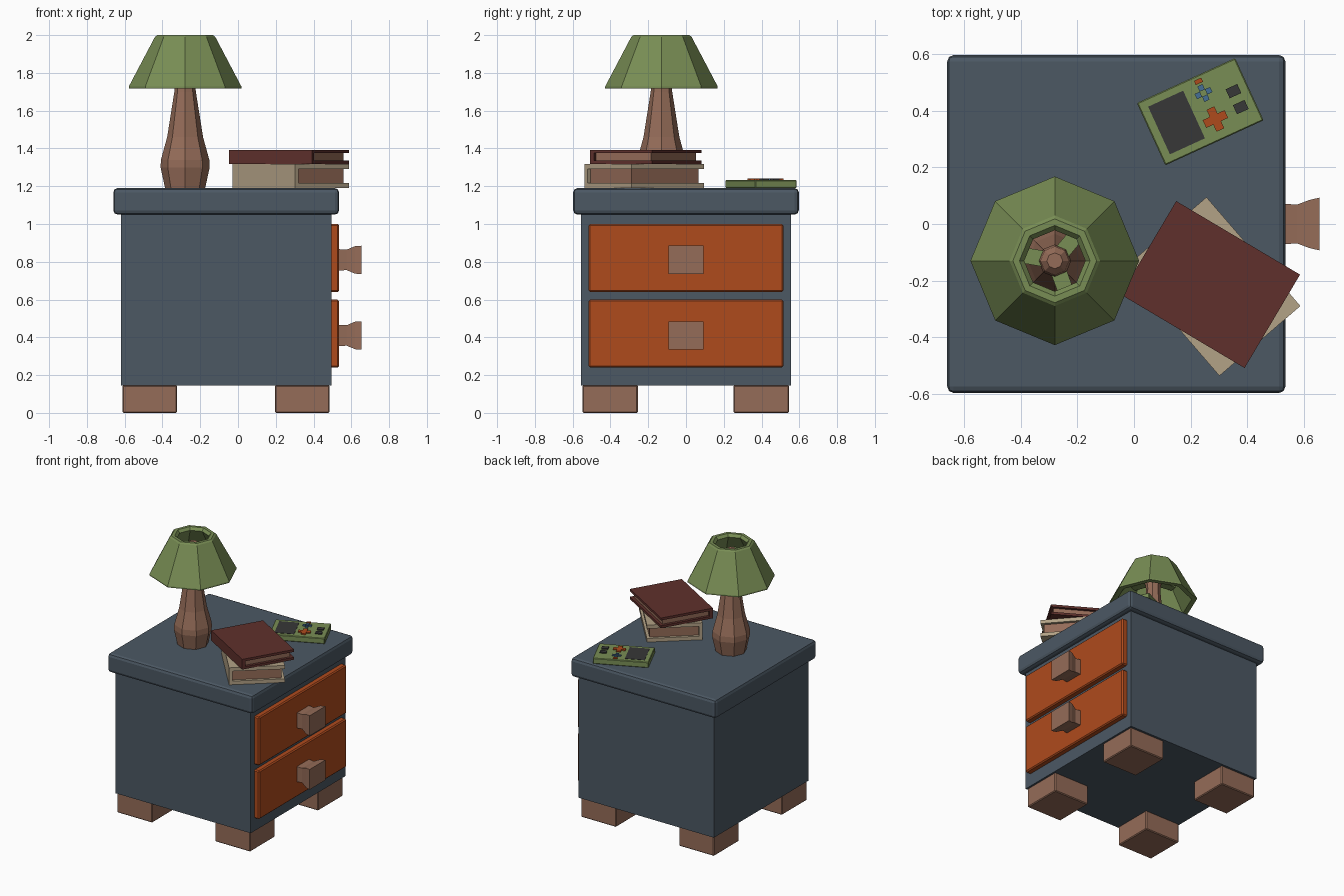
import bpy, bmesh, math
from mathutils import Matrix, Vector

if "Cube" in bpy.data.objects:
    bpy.data.objects.remove(bpy.data.objects["Cube"])


def material(name, rgb):
    m = bpy.data.materials.new(name)
    m.diffuse_color = (*rgb, 1)
    m.use_nodes = True
    m.node_tree.nodes["Principled BSDF"].inputs["Base Color"].default_value = m.diffuse_color
    return m


SLATE = material("slate", (0.072, 0.098, 0.127))
ORANGE = material("orange", (0.43, 0.07, 0.012))
WOOD = material("wood", (0.30, 0.15, 0.098))
GREEN = material("green", (0.19, 0.27, 0.09))
RED = material("dark_red", (0.115, 0.03, 0.025))
TAN = material("tan", (0.45, 0.36, 0.24))
DARK = material("charcoal", (0.038, 0.038, 0.038))
BLUE = material("blue", (0.06, 0.156, 0.30))


def finish(name, bm, mat):
    bmesh.ops.recalc_face_normals(bm, faces=bm.faces)
    me = bpy.data.meshes.new(name)
    bm.to_mesh(me)
    bm.free()
    me.materials.append(mat)
    ob = bpy.data.objects.new(name, me)
    bpy.context.collection.objects.link(ob)
    return ob


def box(name, lo, hi, mat, bevel=0, segments=1, frame=Matrix()):
    """Box between two corners, optionally bevelled, placed in a local frame."""
    lo, hi = Vector(lo), Vector(hi)
    bm = bmesh.new()
    bmesh.ops.create_cube(bm, size=1)
    bmesh.ops.scale(bm, vec=hi - lo, verts=bm.verts)
    bmesh.ops.translate(bm, vec=(lo + hi) / 2, verts=bm.verts)
    if bevel:
        bmesh.ops.bevel(bm, geom=bm.edges[:], offset=bevel, segments=segments,
                        profile=0.5, affect='EDGES')
    ob = finish(name, bm, mat)
    ob.matrix_world = frame
    return ob


def loft(name, rings, mat, hollow=False):
    """Bridge rings of points; cap the ends, or join last to first if hollow."""
    bm = bmesh.new()
    vs = [[bm.verts.new(p) for p in r] for r in rings]
    n = len(vs[0])
    pairs = list(zip(vs, vs[1:])) + ([(vs[-1], vs[0])] if hollow else [])
    for a, b in pairs:
        for i in range(n):
            j = (i + 1) % n
            bm.faces.new((a[i], a[j], b[j], b[i]))
    if not hollow:
        bm.faces.new(vs[0])
        bm.faces.new(vs[-1])
    return finish(name, bm, mat)


def ring(cx, cy, r, z, n=8):
    return [(cx + r * math.cos(math.tau * i / n), cy + r * math.sin(math.tau * i / n), z)
            for i in range(n)]


def frame_at(x, y, z, degrees):
    return Matrix.Translation((x, y, z)) @ Matrix.Rotation(math.radians(degrees), 4, 'Z')


# Cabinet and top slab
box("cabinet_body", (-0.62, -0.557, 0.145), (0.495, 0.557, 1.06), SLATE)
box("cabinet_top", (-0.66, -0.597, 1.05), (0.535, 0.597, 1.19), SLATE, 0.022, 2)

# Feet
for i, x in enumerate((-0.467, 0.34)):
    for j, y in enumerate((-0.402, 0.398)):
        box(f"foot_{i}{j}", (x - 0.145, y - 0.147, 0), (x + 0.145, y + 0.147, 0.147), WOOD, 0.006)

# Drawers with flared square knobs
for name, z in (("lower", 0.42), ("upper", 0.82)):
    box(f"{name}_drawer", (0.48, -0.515, z - 0.18), (0.535, 0.515, z + 0.18), ORANGE, 0.008)
    profile = ((0.53, 0.072, 0.057), (0.575, 0.068, 0.054), (0.62, 0.085, 0.073), (0.655, 0.093, 0.075))
    kz = z - 0.01
    loft(f"{name}_knob", [[(x, -a, kz - b), (x, a, kz - b), (x, a, kz + b), (x, -a, kz + b)]
                          for x, a, b in profile], WOOD)

# Lamp: eight-sided base, hollow shade and three struts
LX, LY = -0.28, -0.13
base = ((0.105, 1.185), (0.13, 1.30), (0.128, 1.34), (0.095, 1.46), (0.057, 1.70),
        (0.048, 1.80), (0.058, 1.87), (0.05, 1.92), (0.028, 1.945))
loft("lamp_base", [ring(LX, LY, r, z) for r, z in base], WOOD)
shade = ((0.298, 1.718), (0.298, 1.728), (0.16, 1.99), (0.148, 2.0), (0.125, 2.0),
         (0.108, 1.98), (0.262, 1.718))
loft("lamp_shade", [ring(LX, LY, r, z) for r, z in shade], GREEN, hollow=True)
for i in range(3):
    box(f"shade_strut_{i}", (0.03, -0.028, 1.86), (0.16, 0.028, 1.885), GREEN,
        frame=frame_at(LX, LY, 0, 50 + 120 * i))


# Books: two covers, a spine on the front long side, inset pages
def book(name, frame, length, width, height, cover, mat):
    a, b = length / 2, width / 2
    box(f"{name}_back_cover", (-a, -b, 0), (a, b, cover), mat, frame=frame)
    box(f"{name}_front_cover", (-a, -b, height - cover), (a, b, height), mat, frame=frame)
    box(f"{name}_spine", (-a, -b, cover), (a, -b + 0.025, height - cover), mat, frame=frame)
    box(f"{name}_pages", (-a + 0.02, -b + 0.025, cover), (a - 0.02, b - 0.02, height - cover),
        WOOD, frame=frame)


book("lower_book", frame_at(0.279, -0.221, 1.19, -49.2), 0.508, 0.378, 0.127, 0.027, TAN)
book("upper_book", frame_at(0.27, -0.214, 1.317, -30.7), 0.509, 0.384, 0.076, 0.018, RED)

# Handheld game: case, screen and buttons in its own turned frame
G = frame_at(0.234, 0.397, 1.19, 24.6)
box("handheld_case", (-0.191, -0.121, 0), (0.191, 0.121, 0.042), GREEN, 0.004, frame=G)


def button(name, x, y, w, h, mat, top=0.05):
    box(name, (x - w / 2, y - h / 2, 0.035), (x + w / 2, y + h / 2, top), mat, frame=G)


button("handheld_screen", -0.092, 0, 0.136, 0.185, DARK, 0.044)
button("direction_pad_across", 0.038, -0.046, 0.085, 0.03, ORANGE)
for i, s in enumerate((-1, 1)):
    button(f"direction_pad_arm_{i}", 0.038, -0.046 + s * 0.02875, 0.03, 0.0275, ORANGE)
    button(f"round_button_x{i}", 0.038 + s * 0.02, 0.055, 0.02, 0.02, BLUE)
    button(f"round_button_y{i}", 0.038, 0.055 + s * 0.02, 0.02, 0.02, BLUE)
    button(f"option_button_{i}", 0.137, -0.014 + s * 0.031, 0.045, 0.035, DARK)
button("power_button", 0.039, 0.1, 0.028, 0.016, ORANGE)
